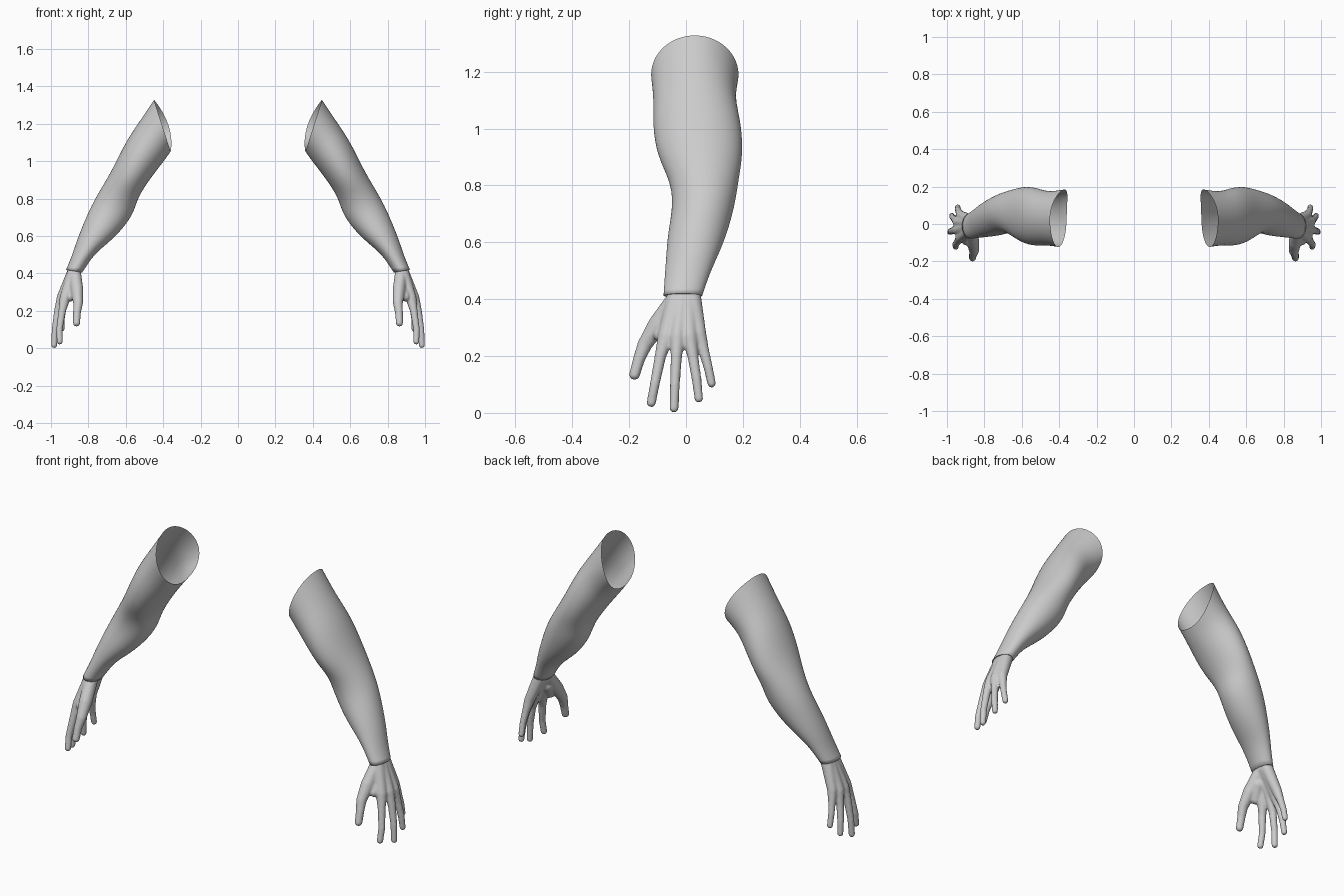
import bpy, bmesh, math
from mathutils import Vector

old = bpy.data.objects.get("Cube")
if old:
    bpy.data.objects.remove(old, do_unlink=True)

skin = bpy.data.materials.new("light grey")
skin.use_nodes = True
GREY = (0.6, 0.6, 0.6, 1)
skin.diffuse_color = GREY
skin.node_tree.nodes["Principled BSDF"].inputs["Base Color"].default_value = GREY

# Arm sections: outer x, z / inner x, z / front y, back y
SECTIONS = [
    (.45, 1.33, .36, 1.05, -.125, .187),
    (.53, 1.21, .395, 1.0, -.115, .172),
    (.605, 1.1, .45, .93, -.12, .197),
    (.67, .96, .50, .86, -.105, .203),
    (.73, .86, .54, .79, -.06, .187),
    (.785, .765, .56, .71, -.045, .175),
    (.83, .66, .64, .61, -.065, .147),
    (.865, .57, .71, .55, -.07, .117),
    (.89, .49, .775, .495, -.075, .085),
    (.92, .42, .832, .405, -.08, .058),
]

# Hand chains of balls, wrist to tip: x, y, z, radius
CHAINS = {
    "index": [(.877, -.032, .41, .036), (.925, -.07, .27, .03), (.94, -.09, .2, .021),
              (.955, -.11, .1, .018), (.953, -.122, .036, .017)],
    "middle": [(.877, -.012, .41, .037), (.942, -.03, .27, .029), (.963, -.034, .2, .021),
               (.979, -.039, .1, .018), (.983, -.042, .017, .017)],
    "ring": [(.877, .005, .41, .037), (.942, .012, .27, .029), (.958, .024, .2, .02),
             (.97, .037, .12, .018), (.974, .045, .051, .016)],
    "little": [(.877, .018, .41, .036), (.925, .045, .28, .027), (.935, .062, .22, .02),
               (.942, .078, .16, .017), (.942, .09, .104, .016)],
    "thumb": [(.872, -.035, .4, .035), (.86, -.1, .31, .035), (.855, -.145, .24, .027),
              (.861, -.165, .19, .022), (.863, -.181, .135, .02)],
    "thumb_web": [(.88, -.05, .34, .034), (.895, -.09, .275, .026)],
}
AROUND = 20


def finish(bm, name):
    bmesh.ops.recalc_face_normals(bm, faces=bm.faces)
    mesh = bpy.data.meshes.new(name)
    bm.to_mesh(mesh)
    bm.free()
    mesh.materials.append(skin)
    mesh.polygons.foreach_set("use_smooth", [True] * len(mesh.polygons))
    obj = bpy.data.objects.new(name, mesh)
    bpy.context.collection.objects.link(obj)
    return obj


def build_arm(side, name):
    bm = bmesh.new()
    rings = []
    for n, (ox, oz, ix, iz, front, back) in enumerate(SECTIONS):
        ring = []
        for k in range(AROUND):
            a = math.tau * k / AROUND
            c, s = math.cos(a), math.sin(a)
            x = (ox + ix) / 2 + (ox - ix) / 2 * c
            if n == 0 and s > 0:      # shoulder opening sweeps inward at the back
                x -= .035 * s * s
            y = (front + back) / 2 + (back - front) / 2 * s
            z = (oz + iz) / 2 + (oz - iz) / 2 * c
            ring.append(bm.verts.new((side * x, y, z)))
        rings.append(ring)
    # Cuff lip turned in around the wrist
    mid = sum((v.co for v in rings[-1]), Vector()) / AROUND
    rings.append([bm.verts.new(mid + (v.co - mid) * .88) for v in rings[-1]])
    for r, q in zip(rings, rings[1:]):
        for k in range(AROUND):
            j = (k + 1) % AROUND
            bm.faces.new((r[k], r[j], q[j], q[k]))
    crease = bm.edges.layers.float.new("crease_edge")
    for k in range(AROUND):
        bm.edges.get((rings[-2][k], rings[-2][k - 1]))[crease] = 1
    arm = finish(bm, name)
    sub = arm.modifiers.new("smooth_form", 'SUBSURF')
    sub.levels = sub.render_levels = 2


def build_hand(side, name):
    bm = bmesh.new()
    for chain in CHAINS.values():
        for a, b in zip(chain, chain[1:]):
            a, b = Vector(a), Vector(b)
            steps = max(3, int((b - a).length / .008))
            for i in range(steps + 1):
                p = a.lerp(b, i / steps)
                ball = bmesh.ops.create_icosphere(bm, subdivisions=2, radius=p.w)
                bmesh.ops.translate(bm, verts=ball["verts"], vec=(side * p.x, p.y, p.z))
    hand = finish(bm, name)
    # Fuse the balls into one skin and relax it
    fuse = hand.modifiers.new("fuse", 'REMESH')
    fuse.mode = 'VOXEL'
    fuse.voxel_size = .005
    fuse.use_smooth_shade = True
    relax = hand.modifiers.new("relax", 'SMOOTH')
    relax.factor = .5
    relax.iterations = 8


for side, word in ((1, "left"), (-1, "right")):
    build_arm(side, word + "_arm")
    build_hand(side, word + "_hand")
